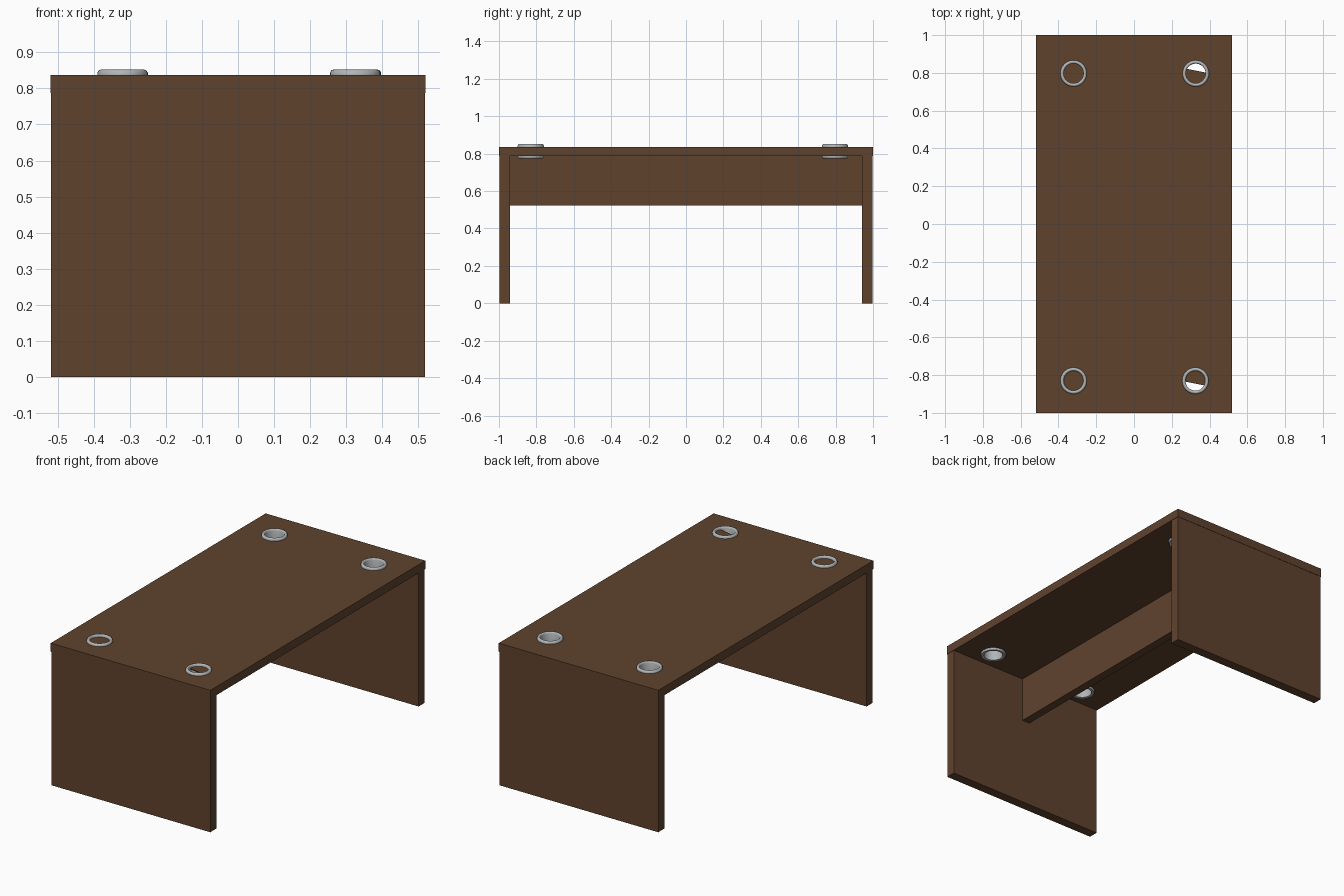
import bpy, bmesh, math
from mathutils import Vector

if "Cube" in bpy.data.objects:
    bpy.data.objects.remove(bpy.data.objects["Cube"])


def material(name, rgb):
    m = bpy.data.materials.new(name)
    m.diffuse_color = (*rgb, 1)
    m.use_nodes = True
    m.node_tree.nodes["Principled BSDF"].inputs["Base Color"].default_value = m.diffuse_color
    return m


WOOD = material("dark brown wood", (0.115, 0.055, 0.027))
METAL = material("brushed grey metal", (0.45, 0.47, 0.48))
TOP, UNDER = 0.837, 0.787
HOLES = [(-0.32, -0.83), (0.325, -0.83), (-0.32, 0.797), (0.327, 0.797)]


def finish(name, bm, mat):
    bmesh.ops.recalc_face_normals(bm, faces=bm.faces)
    me = bpy.data.meshes.new(name)
    bm.to_mesh(me)
    bm.free()
    me.materials.append(mat)
    ob = bpy.data.objects.new(name, me)
    bpy.context.collection.objects.link(ob)
    return ob


def box(name, lo, hi):
    bm = bmesh.new()
    bmesh.ops.create_cube(bm, size=1)
    lo, hi = Vector(lo), Vector(hi)
    for v in bm.verts:
        v.co = (lo + hi) / 2 + v.co * (hi - lo)
    return finish(name, bm, WOOD)


def disc(name, x, y, z0, z1, r):
    bm = bmesh.new()
    bmesh.ops.create_cone(bm, cap_ends=True, segments=32, radius1=r, radius2=r, depth=z1 - z0)
    bmesh.ops.translate(bm, verts=bm.verts, vec=(x, y, (z0 + z1) / 2))
    return finish(name, bm, WOOD), bm


def grommet(name, x, y):
    # lathed tube with a rounded flange above and below the desk top
    profile = [(0.07, TOP), (0.07, 0.843), (0.066, 0.85), (0.06, 0.852), (0.055, 0.849),
               (0.052, 0.842), (0.052, 0.777), (0.066, 0.775), (0.07, 0.779), (0.07, UNDER),
               (0.056, UNDER), (0.056, TOP)]
    n = 32
    bm = bmesh.new()
    rings = [[bm.verts.new((x + r * math.cos(2 * math.pi * i / n),
                            y + r * math.sin(2 * math.pi * i / n), z)) for i in range(n)]
             for r, z in profile]
    for a, b in zip(rings, rings[1:] + rings[:1]):
        for i in range(n):
            j = (i + 1) % n
            bm.faces.new((a[i], a[j], b[j], b[i]))
    ob = finish(name, bm, METAL)
    bpy.context.view_layer.objects.active = ob
    bpy.ops.object.select_all(action='DESELECT')
    ob.select_set(True)
    bpy.ops.object.shade_smooth_by_angle(angle=math.radians(50))


def hole_cover(name, x, y):
    # thin wood plate inside the ring; those on the right stop short of the outer side
    s = 1 if y > 0 else -1
    z = UNDER if s > 0 else TOP - 0.004
    bm = bmesh.new()
    bmesh.ops.create_cone(bm, cap_ends=True, segments=32, radius1=0.053, radius2=0.053, depth=0.004)
    bmesh.ops.translate(bm, verts=bm.verts, vec=(x, y, z + 0.002))
    if x > 0:
        cut = bmesh.ops.bisect_plane(bm, geom=bm.verts[:] + bm.edges[:] + bm.faces[:],
                                     plane_co=(x, y + 0.015 * s, z),
                                     plane_no=(0.2 * s, s, 0), clear_outer=True)
        edges = [e for e in cut["geom_cut"] if isinstance(e, bmesh.types.BMEdge)]
        bmesh.ops.holes_fill(bm, edges=edges)
    finish(name, bm, WOOD)


# desk top, end panels and the central modesty panel
desk_top = box("desk_top", (-0.52, -1, UNDER), (0.52, 1, TOP))
box("front_end_panel", (-0.518, -0.998, 0), (0.518, -0.941, UNDER))
box("back_end_panel", (-0.518, 0.941, 0), (0.518, 0.998, UNDER))
box("modesty_panel", (-0.03, -0.941, 0.522), (0.02, 0.941, UNDER))

# cable holes through the top, each lined with a metal grommet
bm = bmesh.new()
for x, y in HOLES:
    made = bmesh.ops.create_cone(bm, cap_ends=True, segments=32, radius1=0.056, radius2=0.056, depth=0.2)
    bmesh.ops.translate(bm, verts=made["verts"], vec=(x, y, 0.81))
cutter = finish("hole_cutter", bm, WOOD)
cutter.hide_render = True
cutter.hide_set(True)
mod = desk_top.modifiers.new("cable_holes", 'BOOLEAN')
mod.operation = 'DIFFERENCE'
mod.solver = 'EXACT'
mod.object = cutter

for i, (x, y) in enumerate(HOLES):
    grommet(f"cable_grommet_{i + 1}", x, y)
    hole_cover(f"hole_cover_{i + 1}", x, y)
